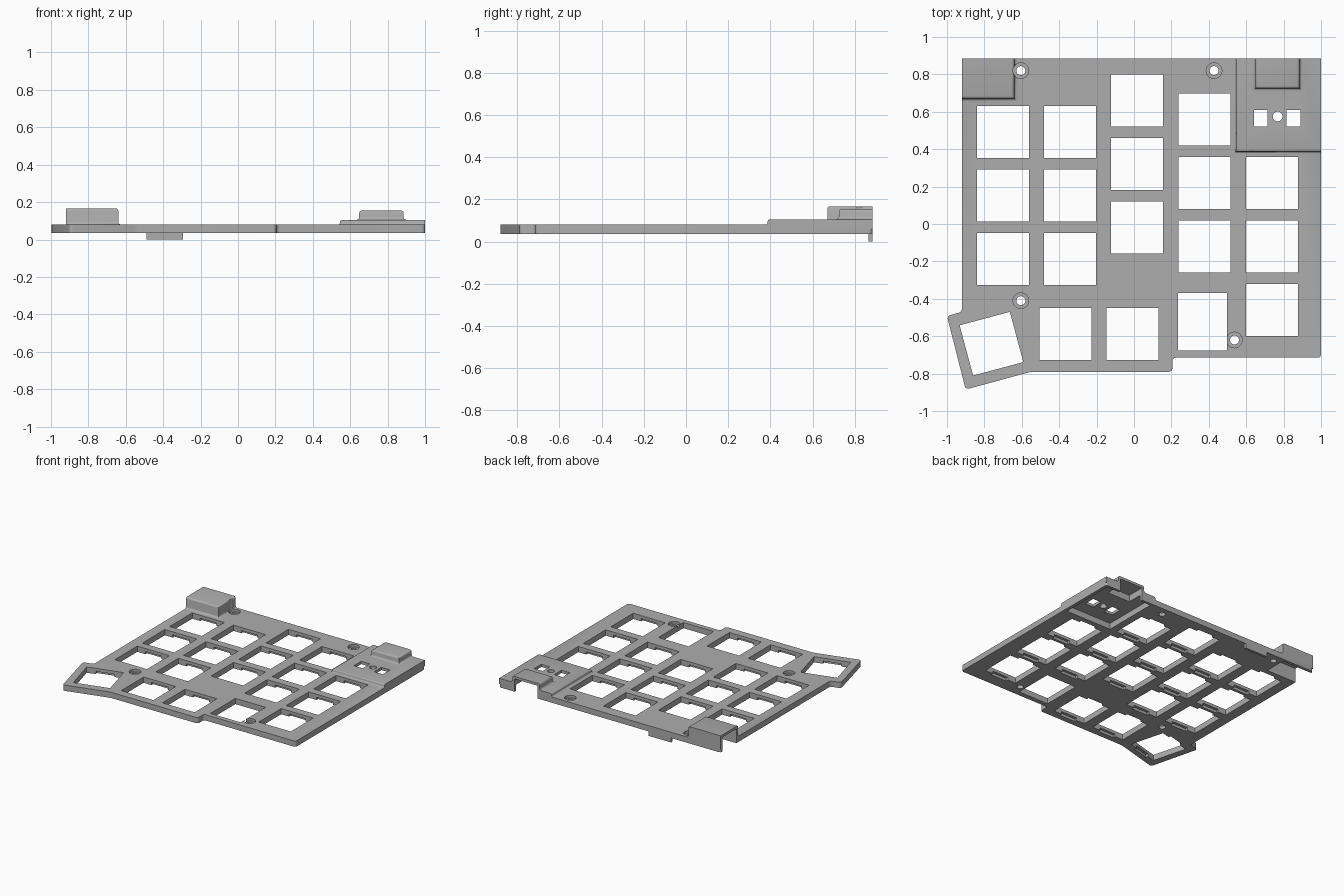
import bpy, bmesh, math
from mathutils import Matrix, Vector

if "Cube" in bpy.data.objects:
    bpy.data.objects.remove(bpy.data.objects["Cube"])

grey = bpy.data.materials.new("plain grey")
grey.use_nodes = True
colour = (0.42, 0.42, 0.42, 1)
grey.diffuse_color = colour
grey.node_tree.nodes["Principled BSDF"].inputs["Base Color"].default_value = colour

BOTTOM, TOP, BACK = 0.035, 0.08, 0.885
LEFT_EDGE, RIGHT_EDGE = -0.92, 1.0


def finish(bm, name, coll):
    bmesh.ops.recalc_face_normals(bm, faces=bm.faces)
    mesh = bpy.data.meshes.new(name)
    bm.to_mesh(mesh)
    bm.free()
    mesh.materials.append(grey)
    ob = bpy.data.objects.new(name, mesh)
    coll.objects.link(ob)
    return ob


def prism(name, points, z0, z1, coll, rounding=0.0):
    bm = bmesh.new()
    base = bm.faces.new([bm.verts.new((x, y, z0)) for x, y in points])
    ext = bmesh.ops.extrude_face_region(bm, geom=[base])
    verts = [v for v in ext["geom"] if isinstance(v, bmesh.types.BMVert)]
    bmesh.ops.translate(bm, verts=verts, vec=(0, 0, z1 - z0))
    if rounding:
        upright = [e for e in bm.edges if abs(e.verts[0].co.z - e.verts[1].co.z) > 0.01]
        bmesh.ops.bevel(bm, geom=upright, offset=rounding, segments=4,
                        profile=0.5, affect='EDGES')
    return finish(bm, name, coll)


def rect(x0, x1, y0, y1):
    return [(x0, y0), (x1, y0), (x1, y1), (x0, y1)]


def disc(x, y, r, n=24):
    return [(x + r * math.cos(math.tau * i / n), y + r * math.sin(math.tau * i / n))
            for i in range(n)]


def raised_cover(name, x0, x1, y0, y1, base, top, coll, r=0.014):
    """Box with a flared foot and rounded rim, trimmed flush with the plate edges."""
    steps = [math.radians(a) for a in (0, 30, 60, 90)]
    levels = [(r, base - 0.02)]
    levels += [(r * (1 - math.sin(a)), base + r * (1 - math.cos(a))) for a in steps]
    levels += [(-r * (1 - math.cos(a)), top - r * (1 - math.sin(a))) for a in steps]
    bm = bmesh.new()
    rings = [[bm.verts.new((x, y, z)) for x, y in rect(x0 - d, x1 + d, y0 - d, y1 + d)]
             for d, z in levels]
    for a, b in zip(rings, rings[1:]):
        for i in range(4):
            j = (i + 1) % 4
            bm.faces.new((a[i], a[j], b[j], b[i]))
    bm.faces.new(rings[0])
    bm.faces.new(rings[-1])
    for co, no in (((0, BACK, 0), (0, 1, 0)), ((RIGHT_EDGE, 0, 0), (1, 0, 0)),
                   ((LEFT_EDGE, 0, 0), (-1, 0, 0))):
        geom = bm.verts[:] + bm.edges[:] + bm.faces[:]
        cut = bmesh.ops.bisect_plane(bm, geom=geom, plane_co=co, plane_no=no, clear_outer=True)
        rim = [e for e in cut["geom_cut"] if isinstance(e, bmesh.types.BMEdge) and e.is_boundary]
        if rim:
            bmesh.ops.contextual_create(bm, geom=rim)
    return finish(bm, name, coll)


def combine(target, coll, operation):
    mod = target.modifiers.new(operation.title(), 'BOOLEAN')
    mod.operation, mod.solver = operation, 'EXACT'
    mod.operand_type, mod.collection = 'COLLECTION', coll
    mod.use_self = True
    bpy.context.view_layer.update()
    graph = bpy.context.evaluated_depsgraph_get()
    mesh = bpy.data.meshes.new_from_object(target.evaluated_get(graph))
    target.modifiers.clear()
    target.data = mesh
    for ob in list(coll.objects):
        bpy.data.objects.remove(ob)
    bpy.data.collections.remove(coll)


scene = bpy.context.scene.collection


def helper_collection(name):
    coll = bpy.data.collections.new(name)
    scene.children.link(coll)
    return coll


# Main plate with the angled thumb corner
outline = [(LEFT_EDGE, BACK), (LEFT_EDGE, -0.47), (-1, -0.492), (-0.9, -0.885), (-0.55, -0.79),
           (0.205, -0.79), (0.205, -0.715), (1, -0.715), (1, BACK)]
plate = prism("switch_plate", outline, BOTTOM, TOP, scene, 0.018)

# Raised covers and the small tab below the back edge
adds = helper_collection("additions")
raised_cover("battery_cover", -1.1, -0.64, 0.67, 1.0, TOP, 0.167, adds)
raised_cover("controller_cover", 0.545, 1.1, 0.387, 1.0, TOP, 0.105, adds, 0.01)
raised_cover("port_cover", 0.648, 0.886, 0.725, 1.0, 0.105, 0.155, adds)
prism("back_tab", rect(-0.49, -0.295, 0.865, BACK), 0, 0.05, adds)
combine(plate, adds, 'UNION')

# Switch openings: square hole plus clip notches underneath
cuts = helper_collection("cutters")
columns = [(-0.70, 0.493, 3), (-0.343, 0.493, 3), (0.017, 0.66, 3), (0.378, 0.56, 3),
           (0.738, 0.22, 3), (-0.365, -0.587, 1), (-0.007, -0.587, 1)]
switches = [(x, y - 0.34 * i, 0) for x, y, n in columns for i in range(n)]
switches.append((-0.762, -0.64, 15))
for x, y, angle in switches:
    turn = Matrix.Rotation(math.radians(angle), 2)
    for hx, hy, z1 in ((0.139, 0.139, 0.2), (0.07, 0.159, 0.056)):
        pts = [Vector((x, y)) + turn @ Vector(p) for p in rect(-hx, hx, -hy, hy)]
        prism("opening", pts, -0.02, z1, cuts)
prism("dial_opening", rect(0.235, 0.497, -0.677, -0.368), -0.02, 0.2, cuts)

# Screw holes with a shallow counterbore
for x, y in ((-0.605, 0.82), (0.428, 0.82), (-0.605, -0.41), (0.537, -0.62)):
    prism("screw_hole", disc(x, y, 0.024), -0.02, 0.2, cuts)
    prism("counterbore", disc(x, y, 0.042), 0.06, 0.2, cuts)

# Windows in the controller cover
for x in (0.678, 0.853):
    prism("window", rect(x - 0.037, x + 0.037, 0.52, 0.61), -0.02, 0.2, cuts)
prism("button_hole", disc(0.768, 0.575, 0.026), -0.02, 0.2, cuts)

# Hollows beneath the covers
prism("controller_hollow", rect(0.575, 0.975, 0.42, 0.865), -0.02, 0.083, cuts)
prism("port_hollow", rect(0.668, 0.866, 0.745, 1.1), -0.02, 0.135, cuts)
prism("battery_hollow", rect(-1.1, -0.66, 0.69, 0.862), -0.02, 0.147, cuts)
combine(plate, cuts, 'DIFFERENCE')

# Smooth the rounded rims, keep flat edges crisp
bpy.ops.object.select_all(action='DESELECT')
plate.select_set(True)
bpy.context.view_layer.objects.active = plate
bpy.ops.object.shade_smooth_by_angle(angle=math.radians(35))
